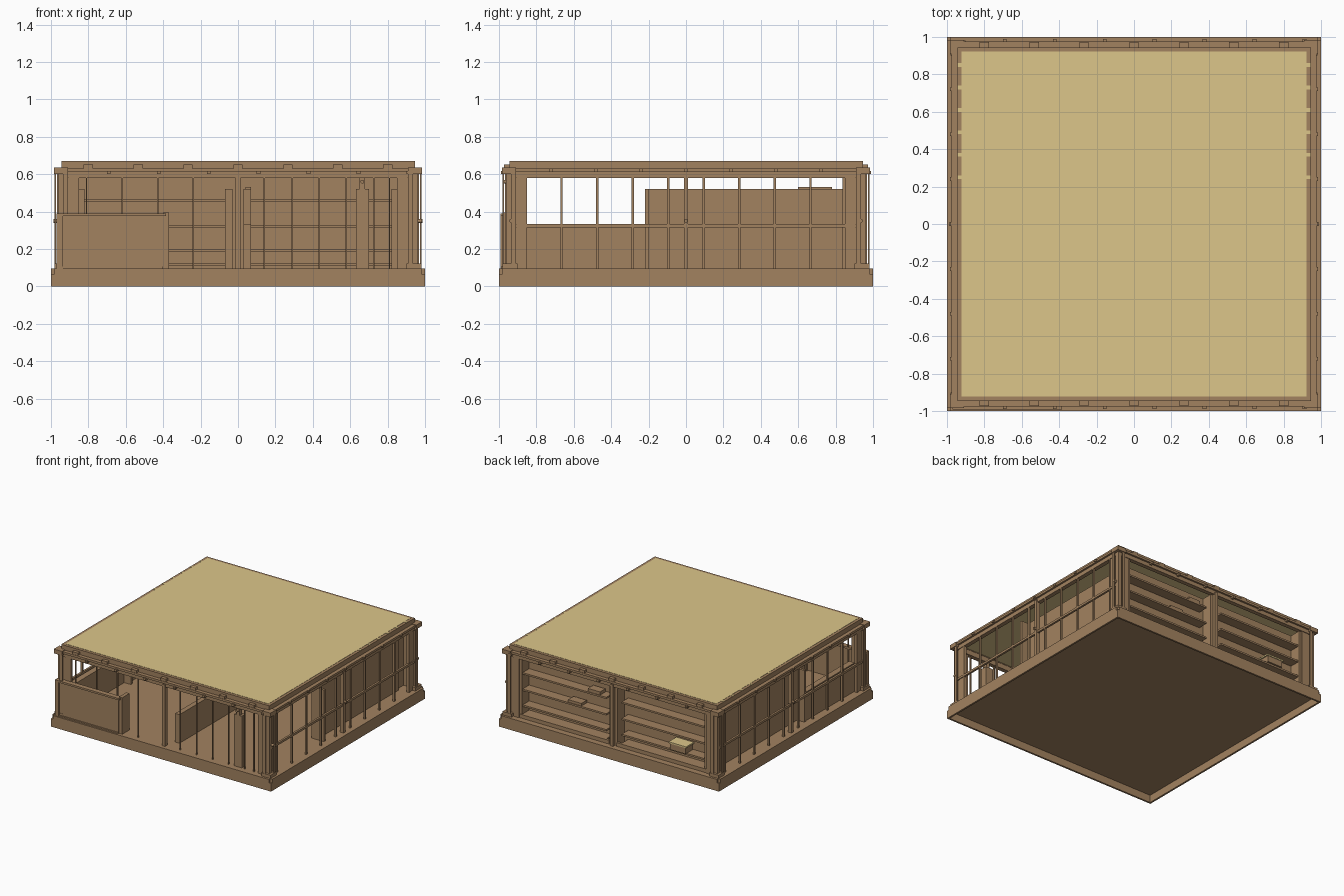
import bpy
from math import pi

cube = bpy.data.objects.get("Cube")
if cube:
    bpy.data.objects.remove(cube, do_unlink=True)


def material(name, rgb):
    m = bpy.data.materials.new(name)
    m.use_nodes = True
    m.diffuse_color = (*rgb, 1)
    m.node_tree.nodes["Principled BSDF"].inputs["Base Color"].default_value = (*rgb, 1)
    return m


BROWN = material("wood brown", (0.365, 0.225, 0.117))
TAN = material("pale straw", (0.72, 0.565, 0.255))


def boxes(name, spans, mat=BROWN):
    """One object from several (x0, x1, y0, y1, z0, z1) blocks."""
    verts, faces = [], []
    for x0, x1, y0, y1, z0, z1 in spans:
        n = len(verts)
        verts += [(x, y, z) for z in (z0, z1) for x, y in ((x0, y0), (x1, y0), (x1, y1), (x0, y1))]
        faces += [(n + 3, n + 2, n + 1, n), (n + 4, n + 5, n + 6, n + 7)]
        faces += [(n + i, n + (i + 1) % 4, n + 4 + (i + 1) % 4, n + 4 + i) for i in range(4)]
    me = bpy.data.meshes.new(name)
    me.from_pydata(verts, [], faces)
    me.materials.append(mat)
    ob = bpy.data.objects.new(name, me)
    bpy.context.collection.objects.link(ob)
    return ob


def mirror(spans, axis):
    """Spans plus their reflection across x (0) or y (1)."""
    out = list(spans)
    for s in spans:
        t = list(s)
        t[2 * axis], t[2 * axis + 1] = -s[2 * axis + 1], -s[2 * axis]
        out.append(tuple(t))
    return out


def ring(outer, inner, z0, z1):
    """Square frame around the middle."""
    return (mirror([(-outer, outer, inner, outer, z0, z1)], 1)
            + mirror([(inner, outer, -inner, inner, z0, z1)], 0))


FLOOR, HEAD = 0.095, 0.58

# Hollow plinth: thin skirt with low corners, floor set above the ground
boxes("plinth_skirt", ring(1, 0.985, 0, 0.066))
boxes("plinth_boards", mirror([(-0.982, 0.982, 0.97, 1, 0.066, FLOOR)], 1)
      + mirror([(0.97, 1, -0.982, 0.982, 0.066, FLOOR)], 0))
boxes("floor", [(-0.985, 0.985, -0.985, 0.985, 0.062, FLOOR - 0.002)])

# Roof: head beam, gutter strip, edge frame and straw panel
boxes("head_beam", ring(0.96, 0.925, HEAD, 0.62))
boxes("gutter", ring(0.975, 0.93, 0.612, 0.63))
boxes("roof_frame", ring(0.945, 0.922, 0.62, 0.669))
boxes("roof_panel", [(-0.922, 0.922, -0.922, 0.922, 0.625, 0.671)], TAN)
boxes("roof_edge_straw", mirror([(0.92, 0.944, y, y + 0.02, 0.66, 0.671)
                                 for y in [0.24 + 0.12 * i for i in range(6)]], 0), TAN)

# Clips around the roof edge
clips, pegs = [], []
for i in range(-3, 4):
    c = i * 0.267
    clips.append((c - 0.025, c + 0.025, -0.972, -0.94, 0.63, 0.652))
    pegs.append((c + 0.1, c + 0.12, -0.988, -0.96, 0.6, 0.618))
boxes("roof_clips", mirror(clips, 1))
boxes("roof_pegs", mirror(pegs, 1))
boxes("side_pegs", mirror([(0.96, 0.985, y0, y0 + 0.02, 0.612, 0.63)
                           for y0 in [i * 0.24 - 0.97 for i in range(9)]], 0))

# Corner posts: main post, inner battens, slim outer strips, foot and cap
post = [(0.93, 0.962, 0.93, 0.962, FLOOR, 0.6),
        (0.85, 0.905, 0.935, 0.955, FLOOR, HEAD),
        (0.935, 0.955, 0.85, 0.905, FLOOR, HEAD),
        (0.905, 0.93, 0.94, 0.95, FLOOR, HEAD),
        (0.94, 0.95, 0.905, 0.93, FLOOR, HEAD),
        (0.972, 0.98, 0.91, 0.935, 0.12, 0.6),
        (0.91, 0.935, 0.972, 0.98, 0.12, 0.6),
        (0.9, 0.982, 0.9, 0.982, FLOOR, 0.122),
        (0.91, 0.985, 0.91, 0.985, 0.6, 0.635)]
boxes("corner_posts", mirror(mirror(post, 0), 1))

# Side windows: mullions, centre post, middle rail
side = [(0.945, 0.96, y - 0.006, y + 0.006, FLOOR, HEAD)
        for y in [-0.855 + 0.19 * i for i in range(10)]]
side += [(0.935, 0.968, -0.012, 0.012, FLOOR, 0.6),
         (0.945, 0.962, -0.93, 0.93, 0.315, 0.333)]
boxes("side_window_bars", mirror(side, 0))

# Front bars and the front and back centre posts
front_x = [-0.81, -0.62, -0.43, -0.24, 0.14, 0.29, 0.435, 0.58, 0.725, 0.81]
boxes("front_bars", [(x - 0.004, x + 0.004, -0.955, -0.945, FLOOR, HEAD) for x in front_x])
boxes("centre_posts", mirror([(-0.014, 0.014, 0.935, 0.968, FLOOR, 0.6)], 1))

# Narrow door post at the front
boxes("door_post", [(0.63, 0.7, -0.95, -0.9, FLOOR, 0.52),
                    (0.65, 0.68, -0.95, -0.92, 0.52, HEAD)])

# Front counter with raised border and an end cheek
boxes("front_counter", [(-0.97, -0.4, -0.98, -0.965, FLOOR, 0.38),
                        (-0.97, -0.385, -0.992, -0.95, 0.375, 0.39),
                        (-0.97, -0.935, -0.992, -0.96, FLOOR, 0.385),
                        (-0.97, -0.4, -0.988, -0.965, FLOOR, 0.105),
                        (-0.4, -0.37, -0.975, -0.88, FLOOR, 0.395)])
boxes("low_counters", [(-0.93, -0.88, -0.86, -0.22, FLOOR, 0.33),
                       (0.03, 0.07, -0.86, -0.22, FLOOR, 0.33)])

# Back wall with shelves in two bays
boxes("back_wall", [(-0.85, 0.85, 0.838, 0.85, FLOOR, HEAD)])
shelves = [(0.07, 0.83, 0.74, 0.935, z, z + 0.014) for z in (0.11, 0.185, 0.315, 0.45)]
boxes("shelves", mirror(shelves, 0))
boxes("bay_divider", [(-0.035, 0.035, 0.85, 0.94, FLOOR, HEAD)])
boxes("bay_frames", mirror([(0.83, 0.85, 0.85, 0.945, FLOOR, HEAD),
                            (0.035, 0.85, 0.93, 0.95, FLOOR, 0.125)], 0))

# Partitions running front to back, with end panels
walls = [(0.85, 0.87, -0.22, 0.84, FLOOR, 0.52),
         (0.82, 0.935, -0.22, -0.2, FLOOR, 0.52),
         (0.03, 0.07, -0.22, 0.84, FLOOR, 0.52)]
boxes("partitions", mirror(walls, 0))

# Stock on the shelves
boxes("shelf_crates", [(0.13, 0.24, 0.86, 0.93, 0.464, 0.49),
                       (0.3, 0.42, 0.86, 0.93, 0.329, 0.35),
                       (-0.66, -0.52, 0.86, 0.95, 0.199, 0.25),
                       (0.04, 0.07, 0.6, 0.78, 0.52, 0.532)])
boxes("crate_lid", [(-0.67, -0.51, 0.855, 0.955, 0.25, 0.262)], TAN)

# Round knobs on the side posts, corner posts and door post
knobs = (("left_knob", (0.975, 0, 0.35), (0, pi / 2, 0)),
         ("right_knob", (-0.975, 0, 0.35), (0, pi / 2, 0)),
         ("left_front_knob", (0.972, -0.935, 0.35), (0, pi / 2, 0)),
         ("left_back_knob", (0.972, 0.935, 0.35), (0, pi / 2, 0)),
         ("door_knob", (0.665, -0.96, 0.56), (pi / 2, 0, 0)))
for name, loc, turn in knobs:
    bpy.ops.mesh.primitive_cylinder_add(vertices=12, radius=0.01, depth=0.024,
                                        location=loc, rotation=turn)
    knob = bpy.context.object
    knob.name = name
    knob.data.materials.append(BROWN)
